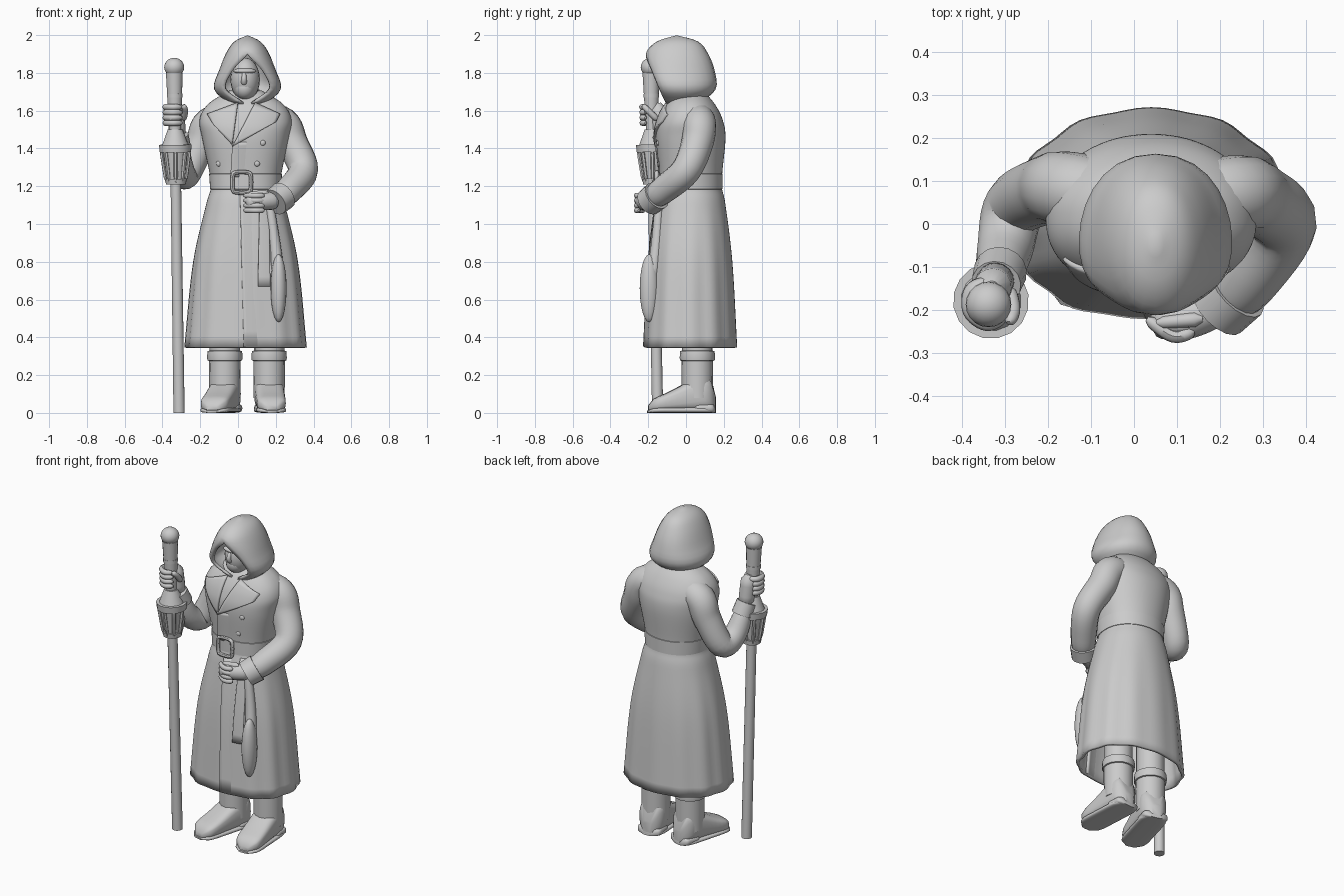
import bpy, bmesh, math
from mathutils import Vector, Matrix

cube = bpy.data.objects.get("Cube")
if cube:
    bpy.data.objects.remove(cube, do_unlink=True)

shade = (.6, .6, .6, 1)
grey = bpy.data.materials.new("plain_grey")
grey.use_nodes = True
grey.diffuse_color = shade
grey.node_tree.nodes["Principled BSDF"].inputs["Base Color"].default_value = shade


def power(value, exponent):
    return math.copysign(abs(value) ** exponent, value)


def turn_steps(count):
    return [math.tau * k / count for k in range(count)]


def rounded(t):
    """Full in the middle, narrow at both ends of the range nought to one."""
    return max(.4, (1 - abs(2 * t - 1) ** 8) ** .5)


def spline(points, steps):
    """Smooth line through points of any dimension."""
    pts = [Vector(p) for p in points]
    pts = [2 * pts[0] - pts[1], *pts, 2 * pts[-1] - pts[-2]]
    line = []
    for before, start, end, after in zip(pts, pts[1:], pts[2:], pts[3:]):
        leave, arrive = (end - before) / 2, (after - start) / 2
        for k in range(steps):
            t = k / steps
            ease = t * t * (3 - 2 * t)
            line.append(start + (end - start) * ease
                        + leave * t * (1 - t) ** 2 - arrive * t * t * (1 - t))
    return line + [pts[-2]]


def finish(name, bm, thickness=0):
    bmesh.ops.remove_doubles(bm, verts=bm.verts, dist=.0005)
    bmesh.ops.recalc_face_normals(bm, faces=bm.faces)
    mesh = bpy.data.meshes.new(name)
    bm.to_mesh(mesh)
    bm.free()
    mesh.materials.append(grey)
    mesh.polygons.foreach_set("use_smooth", [True] * len(mesh.polygons))
    mesh.set_sharp_from_angle(angle=math.radians(45))
    part = bpy.data.objects.new(name, mesh)
    bpy.context.scene.collection.objects.link(part)
    if thickness:
        solid = part.modifiers.new("thickness", "SOLIDIFY")
        solid.thickness, solid.offset = thickness, 0


def loft(name, rings, closed=True, caps=True, thickness=0):
    bm = bmesh.new()
    rows = [[bm.verts.new(p) for p in ring] for ring in rings]
    count = len(rows[0])
    for lower, upper in zip(rows, rows[1:]):
        for i in range(count if closed else count - 1):
            j = (i + 1) % count
            bm.faces.new((lower[i], lower[j], upper[j], upper[i]))
    if closed and caps:
        bm.faces.new(rows[0])
        bm.faces.new(rows[-1])
    finish(name, bm, thickness)


def tube(name, path, start, end, soft=True, sides=16):
    """Tube along a smooth path, tapering from the start radius to the end radius."""
    line = spline(path, 6)
    last = len(line) - 1
    rings, spin, heading = [], None, None
    for i, point in enumerate(line):
        ahead = line[min(i + 1, last)] - line[max(i - 1, 0)]
        spin = heading.rotation_difference(ahead) @ spin if heading else ahead.to_track_quat('Z', 'Y')
        heading = ahead
        t = i / last
        radius = (start + (end - start) * t) * (rounded(t) if soft else 1)
        rings.append([point + spin @ Vector((radius * math.cos(a), radius * math.sin(a), 0))
                      for a in turn_steps(sides)])
    loft(name, rings)


def ball(name, centre, size):
    bm = bmesh.new()
    bmesh.ops.create_uvsphere(bm, u_segments=20, v_segments=12, radius=1)
    bm.transform(Matrix.Translation(centre) @ Matrix.Diagonal((*size, 1)))
    finish(name, bm)


# Coat outline: height, half width, half depth
MID_X, MID_Y, FRONT_SQUARE, BACK_SQUARE = .04, .025, 2.5, 2.1
COAT = spline([(.345, .31, .235), (.8, .265, .21), (1.1, .2, .175), (1.22, .175, .155), (1.45, .22, .175),
               (1.55, .235, .16), (1.63, .19, .12), (1.7, .08, .06)], 8)


def coat_at(z):
    for low, high in zip(COAT, COAT[1:]):
        if z <= high.x:
            return low.lerp(high, (z - low.x) / (high.x - low.x))


def coat_ring(z, grow=0, folds=0):
    level = coat_at(z)
    ring = []
    for a in turn_steps(72):
        c, s = math.cos(a), math.sin(a)
        bend = 2 / (BACK_SQUARE if s > 0 else FRONT_SQUARE)
        ripple = 1 + folds * math.cos(12 * a) * (.5 + .5 * abs(c))
        ring.append((MID_X + (level.y + grow) * ripple * power(c, bend),
                     MID_Y + (level.z + grow) * ripple * power(s, bend), z))
    return ring


def coat_front(x, z):
    level = coat_at(z)
    across = min(1, abs(x - MID_X) / level.y)
    return MID_Y - level.z * (1 - across ** FRONT_SQUARE) ** (1 / FRONT_SQUARE)


def drape(name, corners, near_lift, far_lift, thickness=.016):
    """Cloth panel laid on the coat front between four (x, z) corners."""
    a, b, c, d = (Vector(p) for p in corners)
    steps = [k / 10 for k in range(11)]
    rows = []
    for v in steps:
        spots = [(u, a.lerp(b, u).lerp(d.lerp(c, u), v)) for u in steps]
        rows.append([(p.x, coat_front(*p) - near_lift - (far_lift - near_lift) * u, p.y) for u, p in spots])
    loft(name, rows, closed=False, thickness=thickness)


loft("coat", [coat_ring(level.x, folds=.018 * max(0, min(1, 2.3 - 2 * level.x))) for level in COAT],
     caps=False, thickness=.018)
drape("skirt_overlap", [(.01, 1.17), (.15, 1.17), (.2, .35), (.03, .35)], .01, -.012)
drape("chest_overlap", [(-.04, 1.25), (.1, 1.25), (.12, 1.44), (-.03, 1.43)], .012, -.01)

# Lapels and collar
drape("left_lapel", [(-.03, 1.41), (.2, 1.54), (.22, 1.58), (.09, 1.64)], .014, .014)
drape("right_lapel", [(-.03, 1.42), (-.13, 1.53), (-.16, 1.58), (0, 1.64)], .014, .014)
for name, side in (("left_collar", 1), ("right_collar", -1)):
    tube(name, [(.05 + side * out, y, z) for out, y, z in
                ((.02, -.1, 1.54), (.06, -.08, 1.6), (.1, 0, 1.65), (.05, .1, 1.66))], .02, .04)

# Belt, buckle and buttons
loft("belt", [coat_ring(1.18), coat_ring(1.185, .012), coat_ring(1.265, .012), coat_ring(1.27)])
buckle_turns = turn_steps(12)
tube("buckle", [(.02 + .05 * power(math.cos(a), .5), -.155, 1.22 + .055 * power(math.sin(a), .5))
                for a in buckle_turns + buckle_turns[:1]], .011, .011, soft=False, sides=8)
for name, x, z in (("lower_button", .1, 1.32), ("upper_button", .13, 1.43), ("side_button", -.1, 1.32)):
    ball(name, (x, coat_front(x, z) - .005, z), (.016, .01, .016))

# Hanging strap and pouch
drape("belt_strap", [(.105, .67), (.17, .67), (.16, 1.17), (.115, 1.17)], .01, .01)
tube("pouch_cord", [(.16, -.14, 1.15), (.195, -.155, .9), (.215, -.18, .7)], .022, .036)
ball("hanging_pouch", (.215, -.195, .66), (.042, .05, .18))

# Hood: height, half width, opening edge y, back y, opening half width
HOOD = spline([(1.64, .09, -.1, .06, .02), (1.715, .165, -.135, .15, .115), (1.81, .142, -.175, .145, .08),
               (1.9, .108, -.205, .11, 0), (1.96, .065, -.15, .06, 0), (1.992, 0, -.05, -.05, 0)], 4)
hood_rows = []
for z, width, front, back, gap in HOOD:
    gap = max(gap, 0)
    bulge = width * 4 / 3 - gap / 6
    half = []
    for k in range(13):
        t = k / 12
        ease = t * t * (3 - 2 * t)
        half.append((gap * (1 - t) ** 3 + bulge * 3 * t * (1 - t), front + (back - front) * ease))
    hood_rows.append([(.05 - x, y, z) for x, y in half] + [(.05 + x, y, z) for x, y in half[-2::-1]])
loft("hood", hood_rows, closed=False, thickness=.014)

# Neck and masked face
tube("neck", [(.05, .03, 1.5), (.045, 0, 1.75)], .075, .07)
ball("head", (.038, -.04, 1.765), (.078, .095, .115))
ball("mask", (.035, -.07, 1.72), (.055, .06, .06))
ball("brow", (.035, -.105, 1.81), (.06, .03, .016))
tube("nose", [(.033, -.115, 1.81), (.032, -.135, 1.77), (.032, -.12, 1.74)], .01, .017)

# Sleeves and cuffs
tube("left_sleeve", [(.1, .05, 1.57), (.235, .07, 1.53), (.285, .06, 1.43), (.345, 0, 1.285),
                     (.27, -.12, 1.18), (.2, -.2, 1.12)], .096, .068)
tube("left_cuff", [(.24, -.155, 1.15), (.195, -.2, 1.115)], .078, .074, soft=False)
tube("right_sleeve", [(0, .05, 1.57), (-.15, .08, 1.53), (-.2, .08, 1.42), (-.275, .04, 1.26),
                      (-.3, -.06, 1.3), (-.32, -.14, 1.47)], .096, .058)
tube("right_cuff", [(-.31, -.11, 1.4), (-.32, -.14, 1.47)], .062, .058, soft=False)


# Leaning staff with lantern and knob
def staff_axis(z):
    return Vector((-.312 - .014 * z, -.15 - .02 * z, z))


def staff_part(name, bottom, top, start, end):
    tube(name, [staff_axis(bottom), staff_axis(top)], start, end, soft=False)


staff_part("staff_shaft", 0, 1.5, .03, .028)
staff_part("staff_grip", 1.5, 1.8, .032, .045)
staff_part("staff_ring", 1.67, 1.69, .042, .042)
ball("staff_knob", staff_axis(1.83), (.053, .053, .05))
staff_part("lantern_base", 1.21, 1.24, .053, .058)
staff_part("lantern_core", 1.22, 1.39, .046, .068)
staff_part("lantern_rim", 1.38, 1.42, .084, .088)
staff_part("lantern_roof", 1.42, 1.5, .07, .04)
for a in turn_steps(8):
    out = Vector((math.cos(a), math.sin(a), 0))
    tube("lantern_bar", [staff_axis(1.22) + out * .05, staff_axis(1.4) + out * .076], .011, .011, sides=6)

# Hands: a fist at the belt and a grip round the staff
tube("left_hand", [(.21, -.18, 1.125), (.12, -.22, 1.12), (.04, -.22, 1.115)], .05, .045)
tube("left_thumb", [(.16, -.22, 1.165), (.05, -.23, 1.155)], .018, .014)
tube("right_hand", [(-.32, -.13, 1.45), (-.33, -.15, 1.64)], .045, .045)
tube("right_thumb", [(-.29, -.15, 1.55), (-.28, -.2, 1.6), (-.29, -.23, 1.63)], .018, .014)
for finger in range(4):
    z = 1.15 - .026 * finger
    tube("left_finger", [(.14, -.25, z), (.09, -.26, z), (.03, -.22, z)], .015, .015, sides=8)
    hold = staff_axis(1.535 + .028 * finger)
    tube("right_finger", [hold + Vector((-math.sin(a), math.cos(a), 0)) * .05 for a in range(5)],
         .018, .016, sides=8)

# Boots and legs
for side, x, toe_out in (("left", .165, .06), ("right", -.07, -.27)):
    place = Matrix.Translation((x, .055, 0)) @ Matrix.Rotation(toe_out, 4, 'Z')

    def slab(name, length, width, low, heel_height, toe_height):
        rings = []
        for k in range(13):
            t = k / 12
            ease = t * t * (3 - 2 * t)
            half_height = (heel_height + (toe_height - heel_height) * ease) * rounded(t) / 2
            rings.append([place @ Vector((width * rounded(t) * power(math.cos(a), .6), .1 - length * t,
                                          low + half_height * (1 + power(math.sin(a), .6))))
                          for a in turn_steps(24)])
        loft(f"{side}_{name}", rings)

    def shank(name, bottom, top, start, end, soft=False):
        tube(f"{side}_{name}", [(x, .06, bottom), (x, .06, top)], start, end, soft)

    slab("foot", .355, .078, .012, .2, .07)
    slab("sole", .36, .08, 0, .03, .03)
    slab("heel", .12, .076, 0, .05, .05)
    shank("boot_shaft", .08, .3, .082, .084)
    shank("boot_cuff", .265, .34, .094, .092, soft=True)
    shank("leg", .28, .9, .08, .08)
